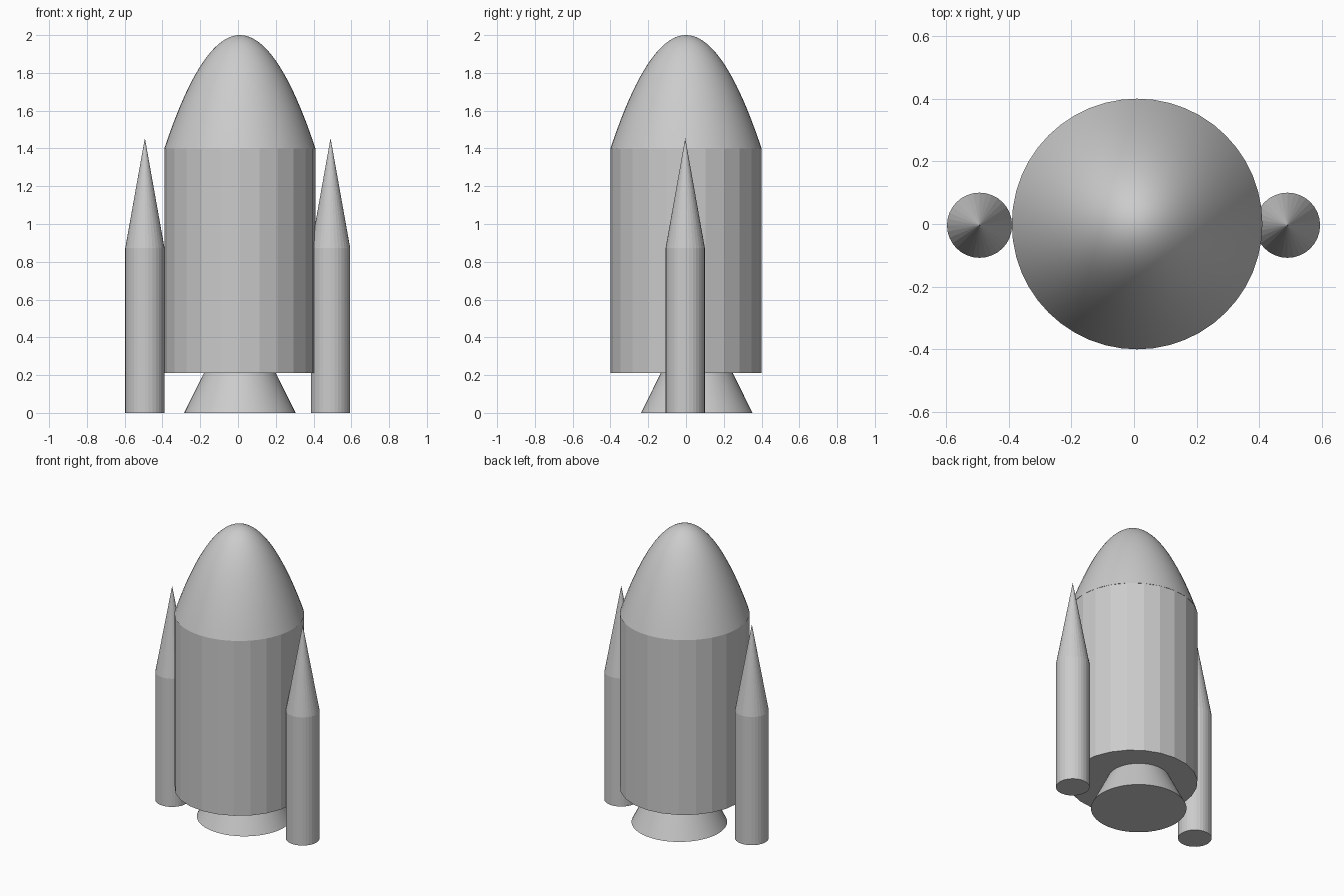
import bpy
import bmesh
from math import sin, cos, pi, sqrt

if "Cube" in bpy.data.objects:
    bpy.data.objects.remove(bpy.data.objects["Cube"], do_unlink=True)

GREY = (0.6, 0.6, 0.6, 1.0)
grey = bpy.data.materials.new("plain grey")
grey.use_nodes = True
grey.diffuse_color = GREY
grey.node_tree.nodes["Principled BSDF"].inputs["Base Color"].default_value = GREY


def lathe(name, profile, sides, center, smooth=False):
    """Closed solid of revolution from (radius, height) points, bottom to top."""
    bm = bmesh.new()
    rings = []
    for r, z in profile:
        count = sides if r > 0 else 1
        rings.append([bm.verts.new((r * cos(2 * pi * i / sides), r * sin(2 * pi * i / sides), z))
                      for i in range(count)])
    for low, high in zip(rings, rings[1:]):
        for i in range(sides):
            j = (i + 1) % sides
            if len(high) == 1:
                bm.faces.new((low[i], low[j], high[0]))
            else:
                bm.faces.new((low[i], low[j], high[j], high[i]))
    bm.faces.new(rings[0][::-1])
    if len(rings[-1]) > 1:
        bm.faces.new(rings[-1])
    mesh = bpy.data.meshes.new(name)
    bm.to_mesh(mesh)
    bm.free()
    mesh.materials.append(grey)
    obj = bpy.data.objects.new(name, mesh)
    obj.location = (*center, 0)
    bpy.context.collection.objects.link(obj)
    if smooth:
        bpy.ops.object.select_all(action="DESELECT")
        obj.select_set(True)
        bpy.context.view_layer.objects.active = obj
        bpy.ops.object.shade_smooth_by_angle()
    return obj


# Main fuselage
lathe("fuselage", [(0.4, 0.21), (0.4, 1.4)], 24, (0.01, 0))

# Parabolic nose
STEPS = 24
nose = [(0.4 * (1 - i / STEPS), 2 - 0.6 * (1 - i / STEPS) ** 2) for i in range(STEPS + 1)]
lathe("nose", nose, 48, (0.01, 0), smooth=True)

# Engine bell, slightly behind the centre line
lathe("engine_bell", [(0.295, 0), (0.19, 0.212)], 48, (0.01, 0.057), smooth=True)

# Side boosters with pointed caps
for side, x in (("left", 0.49), ("right", -0.493)):
    center = (x, -0.004)
    lathe(side + "_booster", [(0.104, 0), (0.104, 0.872)], 32, center)
    lathe(side + "_booster_cone", [(0.104, 0.872), (0, 1.455)], 32, center)
